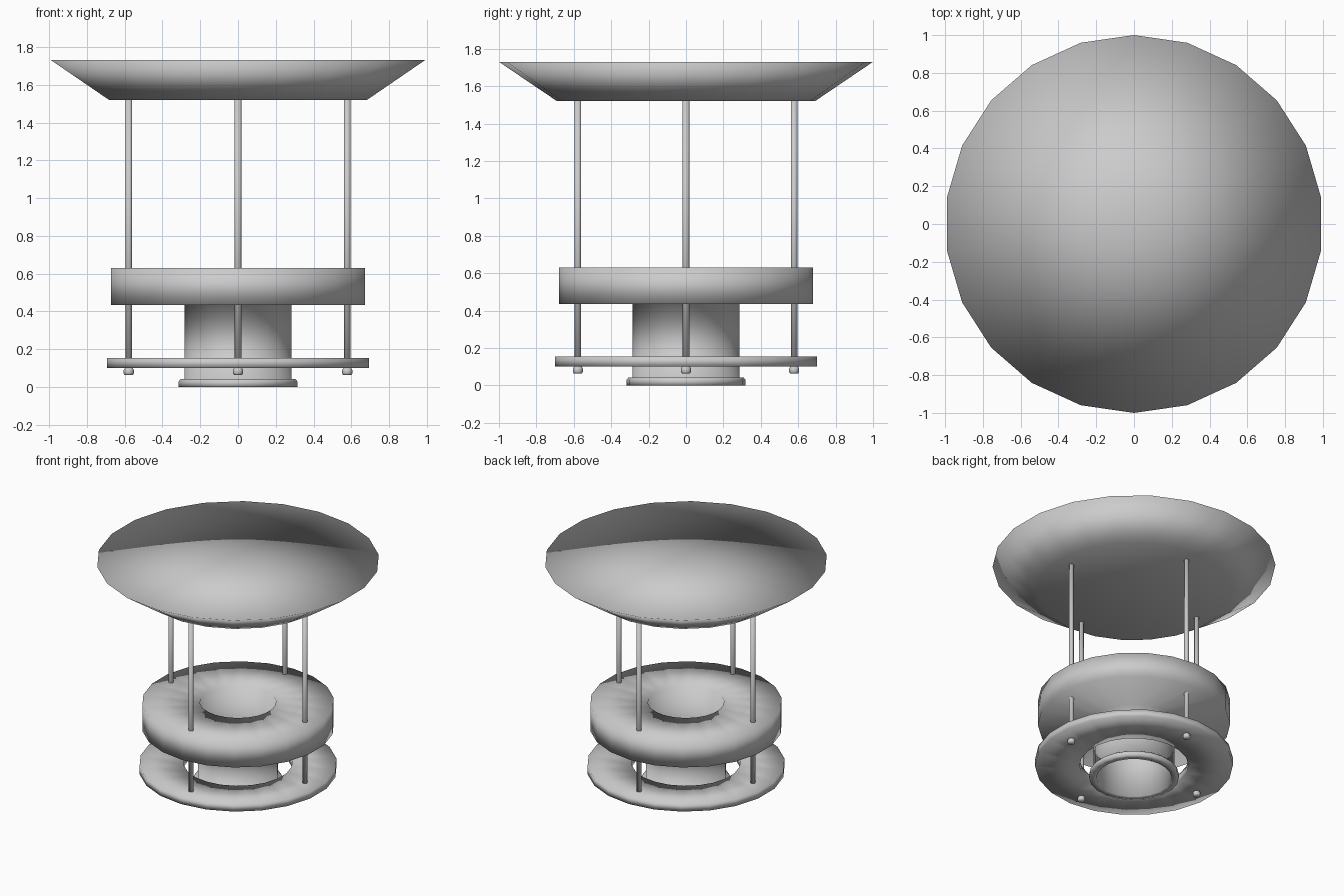
import bpy
import bmesh
from math import cos, sin, pi

if "Cube" in bpy.data.objects:
    bpy.data.objects.remove(bpy.data.objects["Cube"], do_unlink=True)

grey = bpy.data.materials.new("plain_grey")
grey.use_nodes = True
colour = (0.6, 0.6, 0.6, 1.0)
grey.diffuse_color = colour
grey.node_tree.nodes["Principled BSDF"].inputs["Base Color"].default_value = colour


def lathe(name, profile, sides=22, closed=False, centre=(0, 0)):
    """Spin (radius, height) points around z; radius 0 makes a pole."""
    bm = bmesh.new()
    rings = []
    for r, z in profile:
        if r == 0:
            rings.append([bm.verts.new((0, 0, z))] * sides)
        else:
            angles = [pi / 2 + 2 * pi * k / sides for k in range(sides)]
            rings.append([bm.verts.new((r * cos(a), r * sin(a), z)) for a in angles])
    pairs = list(zip(rings, rings[1:]))
    if closed:
        pairs.append((rings[-1], rings[0]))
    for low, high in pairs:
        for k in range(sides):
            n = (k + 1) % sides
            corners = list(dict.fromkeys((low[k], low[n], high[n], high[k])))
            bm.faces.new(corners)
    bmesh.ops.recalc_face_normals(bm, faces=bm.faces)
    for face in bm.faces:
        face.smooth = True
    mesh = bpy.data.meshes.new(name)
    bm.to_mesh(mesh)
    bm.free()
    mesh.materials.append(grey)
    obj = bpy.data.objects.new(name, mesh)
    obj.location = (centre[0], centre[1], 0)
    bpy.context.collection.objects.link(obj)
    return obj


# Flared top cover
lathe("top_cover", [(0, 1.52), (0.69, 1.52), (1, 1.73), (0, 1.73)])

# Hollow tube with a lip at the foot and a wide ring at the top
lathe("tube_and_ring", [(0.265, 0), (0.317, 0), (0.317, 0.03), (0.308, 0.042),
                        (0.285, 0.042), (0.285, 0.435), (0.68, 0.435),
                        (0.68, 0.63), (0.27, 0.63)], closed=True)

# Loose mounting flange around the tube
lathe("mounting_flange", [(0.385, 0.1), (0.7, 0.1), (0.7, 0.155), (0.385, 0.155)],
      closed=True)

# Four rods with rounded nuts under the flange
for side, (x, y) in {"front": (0, -1), "back": (0, 1),
                     "left": (1, 0), "right": (-1, 0)}.items():
    spot = (0.578 * x, 0.578 * y)
    lathe(side + "_rod", [(0, 0.075), (0.0175, 0.075), (0.0175, 1.53), (0, 1.53)],
          sides=12, centre=spot)
    lathe(side + "_nut", [(0, 0.063), (0.021, 0.063), (0.027, 0.072),
                          (0.027, 0.09), (0.021, 0.1), (0, 0.1)],
          sides=12, centre=spot)
